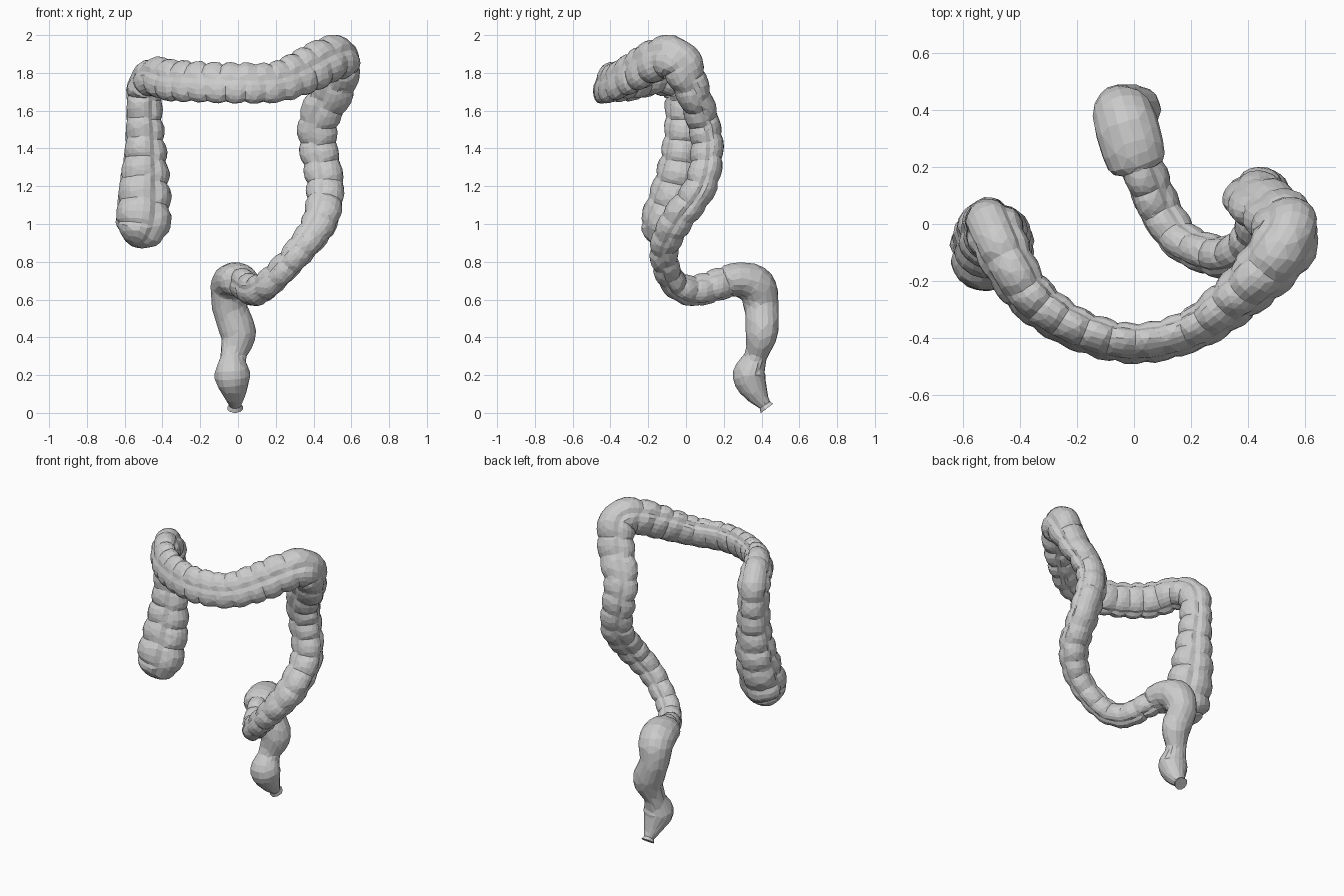
import bpy, bmesh, math, random
from mathutils import Vector

random.seed(4)
cube = bpy.data.objects.get("Cube")
if cube:
    bpy.data.objects.remove(cube, do_unlink=True)

material = bpy.data.materials.new("pale grey")
material.use_nodes = True
GREY = (0.6, 0.6, 0.6, 1)
material.diffuse_color = GREY
material.node_tree.nodes["Principled BSDF"].inputs["Base Color"].default_value = GREY

# Centre lines: x, y, z, side radius, other radius
ascending = [(-.54, -.13, .88, .12, .11), (-.51, -.11, 1, .145, .13), (-.5, -.05, 1.2, .135, .125),
             (-.495, -.02, 1.4, .11, .105), (-.5, -.01, 1.6, .095, .1)]
transverse = [(-.49, -.03, 1.73, .1, .1), (-.44, -.14, 1.78, .09, .1), (-.36, -.26, 1.76, .08, .11),
              (-.2, -.37, 1.75, .07, .108), (0, -.42, 1.745, .066, .108), (.2, -.375, 1.75, .07, .108),
              (.36, -.26, 1.81, .085, .12), (.48, -.14, 1.87, .105, .12)]
descending = [(.54, -.04, 1.86, .115, .115), (.5, .035, 1.7, .115, .09), (.43, .085, 1.55, .108, .085),
              (.43, .11, 1.4, .102, .085), (.465, .075, 1.2, .1, .085), (.44, -.05, 1.02, .095, .085)]
sigmoid = [(.33, -.115, .86, .08, .075), (.18, -.07, .7, .075, .07), (.1, .03, .645, .08, .075),
           (.055, .13, .665, .085, .075), (.01, .24, .7, .085, .075)]
lower = [(.02, .18, .69, .1, .08), (-.01, .28, .705, .112, .092), (-.035, .37, .67, .11, .105),
         (-.045, .4, .56, .092, .092), (0, .4, .42, .096, .085), (-.025, .37, .3, .068, .06),
         (-.03, .335, .2, .095, .088), (-.02, .37, .11, .066, .065), (-.015, .415, .045, .034, .034),
         (-.015, .43, .025, .042, .042)]


def spline(points, step):
    """Evenly spaced samples (position, radii) on a smooth curve through the points."""
    p = [Vector(q) for q in points]
    p = [2 * p[0] - p[1]] + p + [2 * p[-1] - p[-2]]
    fine = []
    for a, b, c, d in zip(p, p[1:], p[2:], p[3:]):
        for i in range(40):
            t = i / 40
            fine.append(b + (c - a) * t / 2 + (2 * a - 5 * b + 4 * c - d) * t * t / 2
                        + (3 * b - a - 3 * c + d) * t ** 3 / 2)
    fine.append(p[-2])
    out, travelled = [fine[0]], 0
    for a, b in zip(fine, fine[1:]):
        travelled += (Vector(b[:3]) - Vector(a[:3])).length
        if travelled >= step:
            out.append(b)
            travelled = 0
    return out + [fine[-1]]


def tube(name, points, side, pouch, groove, dome, step, sides, keep):
    """Sweep a pouched three-lobed section along the centre line."""
    samples = spline(points, step)
    centres = [Vector(q[:3]) for q in samples]
    bm = bmesh.new()
    rings, phase = [], 0
    for i, (c, q) in enumerate(zip(centres, samples)):
        tangent = (centres[min(i + 1, len(centres) - 1)] - centres[max(i - 1, 0)]).normalized()
        side = (side - tangent * side.dot(tangent)).normalized()
        other = tangent.cross(side)
        # pouches shorten where the tube narrows
        phase += step / (q[3] * .45 + .052)
        cap = 1 - max(0, 1 - (i + .3) * step / dome) ** 2
        ring = []
        for k in range(sides):
            a = math.tau * k / sides
            lobe = abs(math.sin(1.5 * (a - math.pi)))
            # each lobe's pouches are slightly out of step with the next
            shift = .18 * math.floor(3 * ((a / math.tau + .5) % 1))
            bulge = abs(math.sin(math.pi * (phase + shift))) ** .6
            scale = 1 + groove * (lobe ** .6 - .8) + pouch * (bulge - .75) * (.35 + .65 * lobe)
            scale *= math.sqrt(cap) * random.uniform(.985, 1.015)
            ring.append(bm.verts.new(c + (side * math.cos(a) * q[3]
                                          + other * math.sin(a) * q[4]) * scale))
        rings.append(ring)
    for lo, hi in zip(rings, rings[1:]):
        for k in range(sides):
            n = (k + 1) % sides
            bm.faces.new((lo[k], lo[n], hi[n], hi[k]))
    bm.faces.new(rings[0][::-1])
    bm.faces.new(rings[-1])
    bmesh.ops.recalc_face_normals(bm, faces=bm.faces)
    mesh = bpy.data.meshes.new(name)
    bm.to_mesh(mesh)
    bm.free()
    mesh.materials.append(material)
    obj = bpy.data.objects.new(name, mesh)
    bpy.context.collection.objects.link(obj)
    # irregular flat facets
    facets = obj.modifiers.new("facets", "DECIMATE")
    facets.ratio = keep
    return obj


# Pouched colon, from the blind pouch to the lower bend
tube("colon", ascending + transverse + descending + sigmoid, Vector((1, 0, 0)),
     pouch=.17, groove=.16, dome=.12, step=.014, sides=24, keep=.45)

# Smooth lower passage, overlapping the end of the colon
tube("rectum", lower, Vector((1, 0, 0)),
     pouch=0, groove=.02, dome=.05, step=.02, sides=18, keep=.4)
